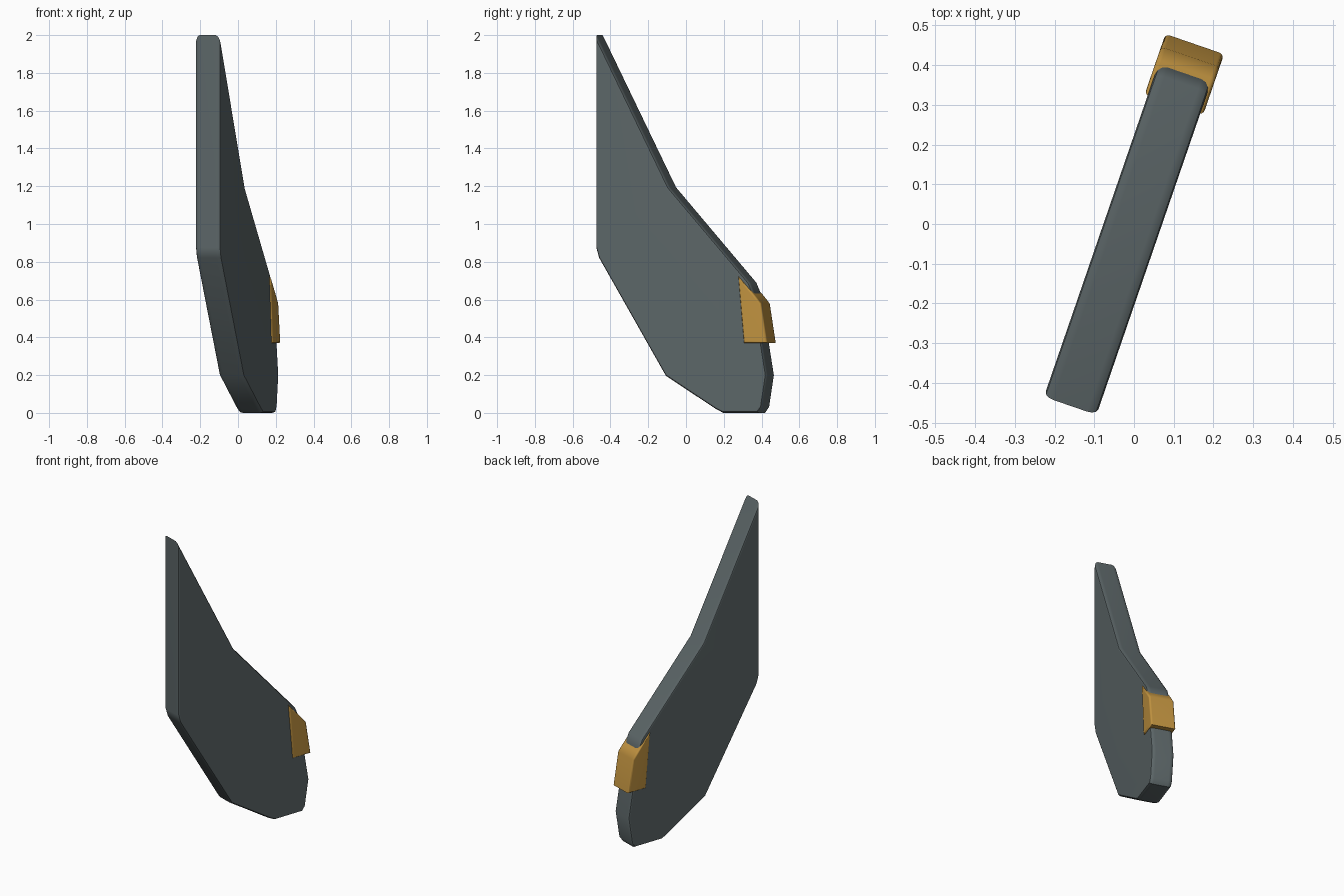
import bpy, bmesh, math
from mathutils import Vector

if "Cube" in bpy.data.objects:
    bpy.data.objects.remove(bpy.data.objects["Cube"], do_unlink=True)

YAW = math.radians(-19)  # the whole plate is turned about z


def material(name, rgb, rough):
    m = bpy.data.materials.new(name)
    m.use_nodes = True
    m.diffuse_color = (*rgb, 1)
    bsdf = m.node_tree.nodes["Principled BSDF"]
    bsdf.inputs["Base Color"].default_value = (*rgb, 1)
    bsdf.inputs["Roughness"].default_value = rough
    return m


def inset(profile, d):
    """Move every side of a counter-clockwise outline inward by d."""
    pts = [Vector(p) for p in profile]
    result = []
    for i, p in enumerate(pts):
        e1 = (p - pts[i - 1]).normalized()
        e2 = (pts[(i + 1) % len(pts)] - p).normalized()
        n1, n2 = Vector((-e1.y, e1.x)), Vector((-e2.y, e2.x))
        result.append(p + (n1 + n2) * d / (1 + n1.dot(n2)))
    return result


def rounded_slab(name, profile, half, depth, drop, mat, steps=3):
    """Outline (length, height) given thickness, with rounded rims."""
    arc = [math.pi / 2 * k / steps for k in range(steps + 1)]
    rings = [(half - depth + depth * math.sin(a), drop * (1 - math.cos(a))) for a in arc]
    rings = [(-t, d) for t, d in reversed(rings)] + rings
    bm = bmesh.new()
    loops = [[bm.verts.new((t, p.x, p.y)) for p in inset(profile, d)] for t, d in rings]
    n = len(profile)
    for a, b in zip(loops, loops[1:]):
        for i in range(n):
            j = (i + 1) % n
            bm.faces.new((a[i], a[j], b[j], b[i]))
    bm.faces.new(loops[0])
    bm.faces.new(loops[-1])
    bmesh.ops.recalc_face_normals(bm, faces=bm.faces)
    mesh = bpy.data.meshes.new(name)
    bm.to_mesh(mesh)
    bm.free()
    mesh.materials.append(mat)
    ob = bpy.data.objects.new(name, mesh)
    bpy.context.collection.objects.link(ob)
    ob.rotation_euler.z = YAW
    ob.location.x = -0.003
    bpy.ops.object.select_all(action="DESELECT")
    ob.select_set(True)
    bpy.context.view_layer.objects.active = ob
    bpy.ops.object.shade_smooth_by_angle(angle=math.radians(35))
    wn = ob.modifiers.new("flat_sides", "WEIGHTED_NORMAL")
    wn.keep_sharp = True
    return ob


slate = material("slate_grey", (0.107, 0.133, 0.138), 0.6)
gold = material("dull_gold", (0.53, 0.29, 0.051), 0.5)

# Swept plate, outline from the front tip downward and round the back
plate = [(-0.484, 2.0), (-0.484, 0.875), (-0.468, 0.82), (-0.094, 0.195),
         (0.185, 0.02), (0.225, 0.0), (0.425, 0.0), (0.447, 0.03),
         (0.474, 0.2), (0.402, 0.63), (0.376, 0.69), (-0.074, 1.195)]
rounded_slab("fin_plate", plate, 0.07, 0.025, 0.014, slate)

# Clip wrapped round the back edge
clip = [(0.317, 0.725), (0.349, 0.37), (0.479, 0.37), (0.445, 0.58), (0.412, 0.62)]
rounded_slab("back_clip", clip, 0.078, 0.012, 0.01, gold)
